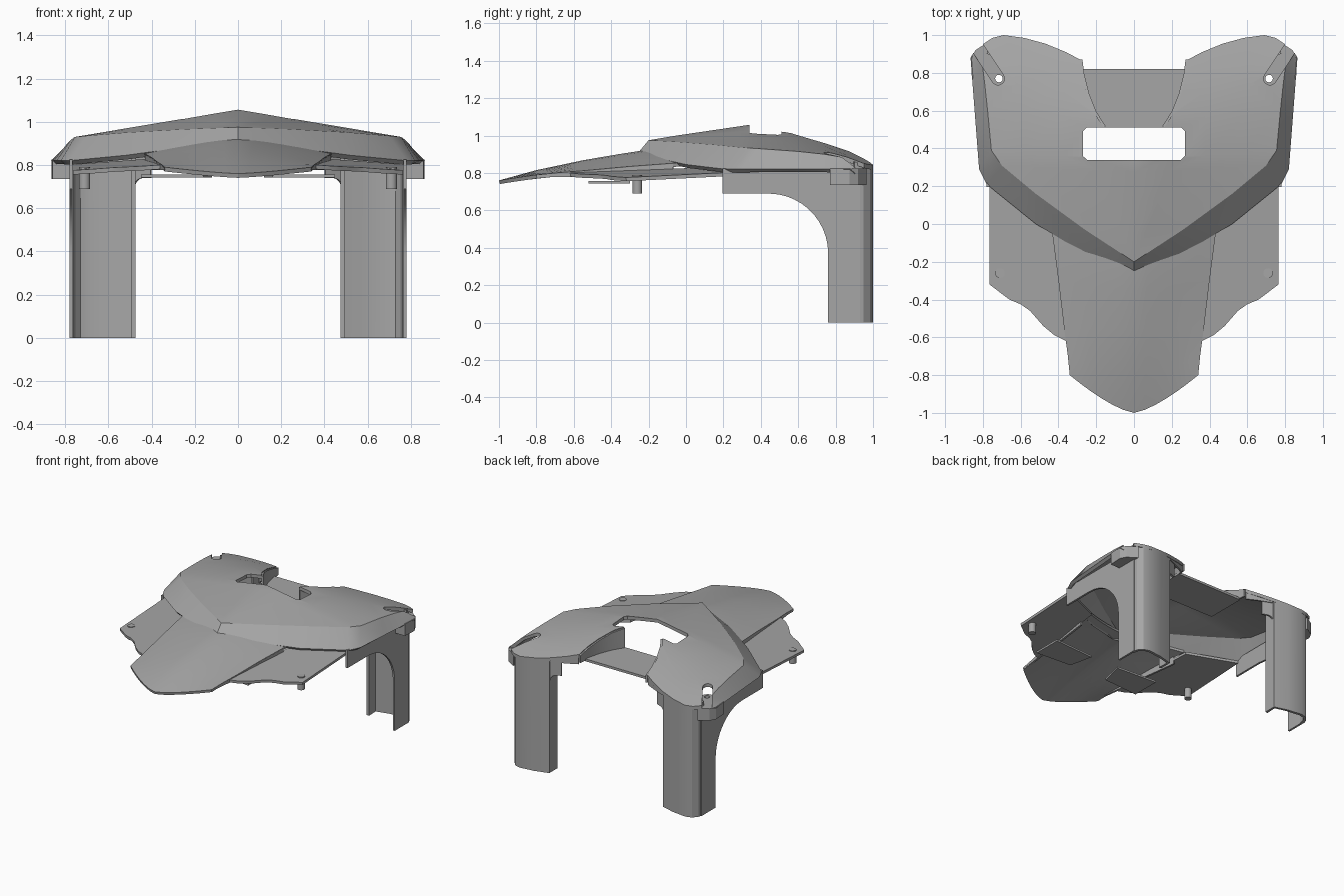
import bpy, bmesh, math
from mathutils import Vector
from mathutils.bvhtree import BVHTree

if "Cube" in bpy.data.objects:
    bpy.data.objects.remove(bpy.data.objects["Cube"], do_unlink=True)

grey = bpy.data.materials.new("shell_grey")
grey.use_nodes = True
grey.diffuse_color = (0.38, 0.38, 0.38, 1)
grey.node_tree.nodes["Principled BSDF"].inputs["Base Color"].default_value = (0.38, 0.38, 0.38, 1)


def bake(ob):
    """Apply all modifiers."""
    deps = bpy.context.evaluated_depsgraph_get()
    mesh = bpy.data.meshes.new_from_object(ob.evaluated_get(deps))
    ob.modifiers.clear()
    ob.data = mesh


def sheet(name, verts, faces, thick, offset=-1):
    """Open surface facing up or outward, thickened to a solid."""
    bm = bmesh.new()
    vs = [bm.verts.new(v) for v in verts]
    for f in faces:
        bm.faces.new([vs[i] for i in f])
    bmesh.ops.remove_doubles(bm, verts=bm.verts, dist=0.0005)
    bmesh.ops.recalc_face_normals(bm, faces=bm.faces)
    bm.normal_update()
    side = 0.1 if sum(v[0] for v in verts) > 0 else -0.1
    total = sum((f.normal * f.calc_area() for f in bm.faces), Vector())
    if total.dot(Vector((side, 0.05, 1))) < 0:
        bmesh.ops.reverse_faces(bm, faces=bm.faces)
    mesh = bpy.data.meshes.new(name)
    bm.to_mesh(mesh)
    bm.free()
    mesh.materials.append(grey)
    ob = bpy.data.objects.new(name, mesh)
    bpy.context.collection.objects.link(ob)
    mod = ob.modifiers.new("thickness", "SOLIDIFY")
    mod.thickness, mod.offset = thick, offset
    bake(ob)
    return ob


def plate(name, pts, z, thick):
    return sheet(name, [(x, y, z) for x, y in pts], [range(len(pts))], thick)


def wall(name, path, bottom, top, thick=0.02):
    """Vertical wall along a plan path; top is a height or a function."""
    n = len(path)
    height = top if callable(top) else (lambda x, y: top)
    low = [(x, y, bottom) for x, y in path]
    high = [(x, y, height(x, y)) for x, y in path]
    return sheet(name, low + high, [(i, i + 1, n + i + 1, n + i) for i in range(n - 1)], thick)


def loft(name, rows, thick):
    w = len(rows[0])
    faces = [(r * w + c, r * w + c + 1, (r + 1) * w + c + 1, (r + 1) * w + c)
             for r in range(len(rows) - 1) for c in range(w - 1)]
    return sheet(name, [p for row in rows for p in row], faces, thick)


def cut(ob, cutter):
    mod = ob.modifiers.new("cut", "BOOLEAN")
    mod.operation, mod.solver, mod.object = "DIFFERENCE", "EXACT", cutter
    bake(ob)
    bpy.data.objects.remove(cutter, do_unlink=True)


def both(row):
    """Mirror a centre-to-edge row to full width."""
    return [(-x, y, z) for x, y, z in reversed(row[1:])] + row


def flip(s, pts):
    return [(s * p[0], *p[1:]) for p in pts]


def arc(cx, cy, r, a0, a1, n):
    return [(cx + r * math.cos(math.radians(a0 + (a1 - a0) * i / n)),
             cy + r * math.sin(math.radians(a0 + (a1 - a0) * i / n))) for i in range(n + 1)]


def capsule(a, b, r):
    ang = math.degrees(math.atan2(b[1] - a[1], b[0] - a[0]))
    return arc(*a, r, ang + 90, ang + 270, 10) + arc(*b, r, ang - 90, ang + 90, 10)


# Main cowl: centre ridge, shoulder crease, lower rim
stations = [
    ((0, -.20, .975), (0, -.20, .975), (0, -.25, .915)),
    ((0, -.05, 1.0), (.26, -.03, .965), (.26, -.155, .88)),
    ((0, .12, 1.025), (.52, .16, .95), (.52, 0, .845)),
    ((0, .27, 1.047), (.70, .31, .935), (.78, .21, .82)),
    ((0, .33, 1.056), (.755, .39, .93), (.82, .29, .82)),
    ((0, .55, 1.045), (.775, .6, .915), (.84, .55, .82)),
    ((0, .70, 1.0), (.79, .74, .90), (.853, .72, .82)),
    ((0, .85, .945), (.805, .86, .88), (.865, .875, .82)),
    ((0, 1.03, .88), (.81, 1.03, .825), (.87, 1.03, .79)),
]
rows = []
for ridge, crease, rim in stations:
    a, b, c = Vector(ridge), Vector(crease), Vector(rim)
    rows.append(both([tuple(a.lerp(b, k / 4)) for k in range(5)] + [tuple(c)]))
cowl = loft("cowl", rows, 0.025)
bm = bmesh.new()
bm.from_mesh(cowl.data)
tree = BVHTree.FromBMesh(bm)
bm.free()


def under_cowl(x, y):
    hit = tree.ray_cast(Vector((x, y, 2)), Vector((0, 0, -1)))[0]
    return hit.z - 0.006 if hit else 0.82


# Window, rear notch and rounded rear lobes trimmed away
window = [(.25, .34), (.27, .36), (.27, .49), (.25, .51)]
notch = [(.16, .51), (.21, .59), (.25, .69), (.275, .79), (.285, .87)]
lobe = [(.36, .91), (.47, .955), (.58, .985), (.69, 1.0), (.75, .985), (.84, .925), (.865, .88)]
half = window + notch + lobe + [(1, .88), (1, 1.2)]
cut(cowl, plate("trim", half + flip(-1, reversed(half)), 1.5, 1.0))

# Beak with a pointed, curved front
beak_lines = [
    ((0, -1, .76), (.34, -.80, .79)),
    ((0, -.80, .815), (.35, -.70, .80)),
    ((0, -.55, .868), (.37, -.55, .812)),
    ((0, -.35, .902), (.40, -.30, .835)),
    ((0, -.22, .922), (.43, -.07, .852)),
    ((0, -.15, .928), (.44, .02, .855)),
]
rows = []
for a, e in beak_lines:
    row = []
    for k in range(7):
        u = k / 6
        row.append((e[0] * u, a[1] + (e[1] - a[1]) * u ** 1.4, a[2] + (e[2] - a[2]) * u ** 1.3))
    rows.append(both(row))
loft("beak", rows, 0.02)

# Crosspiece at the bottom of the rear notch
plate("notch_floor", [(.28, .51), (.28, .82), (-.28, .82), (-.28, .51)], .868, .018)

leg_path = [(.475, .86), (.475, .955), (.58, .985), (.69, .999), (.74, .985), (.77, .95), (.78, .90)]
wing_plan = [(.36, -.62), (.42, -.59), (.48, -.54), (.55, -.46), (.60, -.425), (.66, -.40),
             (.765, -.32), (.765, .22), (.43, .05)]

for s, side in ((1, "left"), (-1, "right")):
    # Low side wing and the step up to the beak
    sheet(side + "_wing", [(s * x, y, .868 - .1 * x + .05 * y) for x, y in wing_plan],
          [range(len(wing_plan))], .02)
    edge = [(.34, -.80), (.35, -.70), (.37, -.55), (.40, -.30), (.43, -.07)]
    step = {s * e[0]: e[2] - .004 for _, e in beak_lines}
    wall(side + "_beak_step", flip(s, edge), .778, lambda x, y: step[x], .015)
    plate(side + "_beak_tab", flip(s, [(.12, -.32), (.16, -.50), (.45, -.52), (.45, -.30)]), .757, .014)
    plate(side + "_peg", flip(s, arc(.71, -.26, .026, 0, 337.5, 15)), .79, .10)

    # Leg: wrapped rear wall and arched outer panel
    wall(side + "_leg", flip(s, leg_path), 0, lambda x, y: min(under_cowl(x, y), .86), .02)
    yz = [(.195, .825), (.195, .69), (.44, .69)] + arc(.44, .37, .32, 80, 0, 10)
    yz += [(.76, 0), (.93, 0), (.93, .825)]
    sheet(side + "_leg_panel", [(s * .78, y, z) for y, z in yz], [range(len(yz))], .015)
    fillet = [(.475, .66)] + arc(.435, .70, .04, 0, 90, 5) + [(.40, .74), (.40, .86), (.475, .86)]
    sheet(side + "_leg_bracket", [(s * x, .945 - (.475 - x) * .4, z) for x, z in fillet],
          [range(len(fillet))], .015)

    # Walls hanging from the notch rim and rear lobe
    wall(side + "_notch_wall", flip(s, notch), .855, under_cowl, .012)
    wall(side + "_lobe_wall", flip(s, [(.29, .87), (.36, .905), (.47, .95)]), .84, under_cowl, .012)

    # Rear corner block with a slotted screw recess
    corner = plate(side + "_corner", flip(s, [(.77, .77), (.858, .77), (.864, .875), (.84, .92), (.77, .965)]),
                   .825, .09)
    slot = flip(s, capsule((.72, .77), (.85, .965), .034))
    cut(cowl, plate("slot_cutter", slot, 1.1, .32))
    floor = plate(side + "_slot_floor", flip(s, capsule((.72, .77), (.80, .89), .045)), .825, .05)
    cut(floor, plate("hole_cutter", flip(s, arc(.715, .77, .02, 0, 337.5, 15)), .9, .3))

# Smooth shading with crisp edges
for ob in bpy.context.collection.objects:
    if ob.type == "MESH" and ob.data.materials and ob.data.materials[0] == grey:
        bpy.ops.object.select_all(action="DESELECT")
        ob.select_set(True)
        bpy.context.view_layer.objects.active = ob
        bpy.ops.object.shade_smooth_by_angle(angle=math.radians(24))
